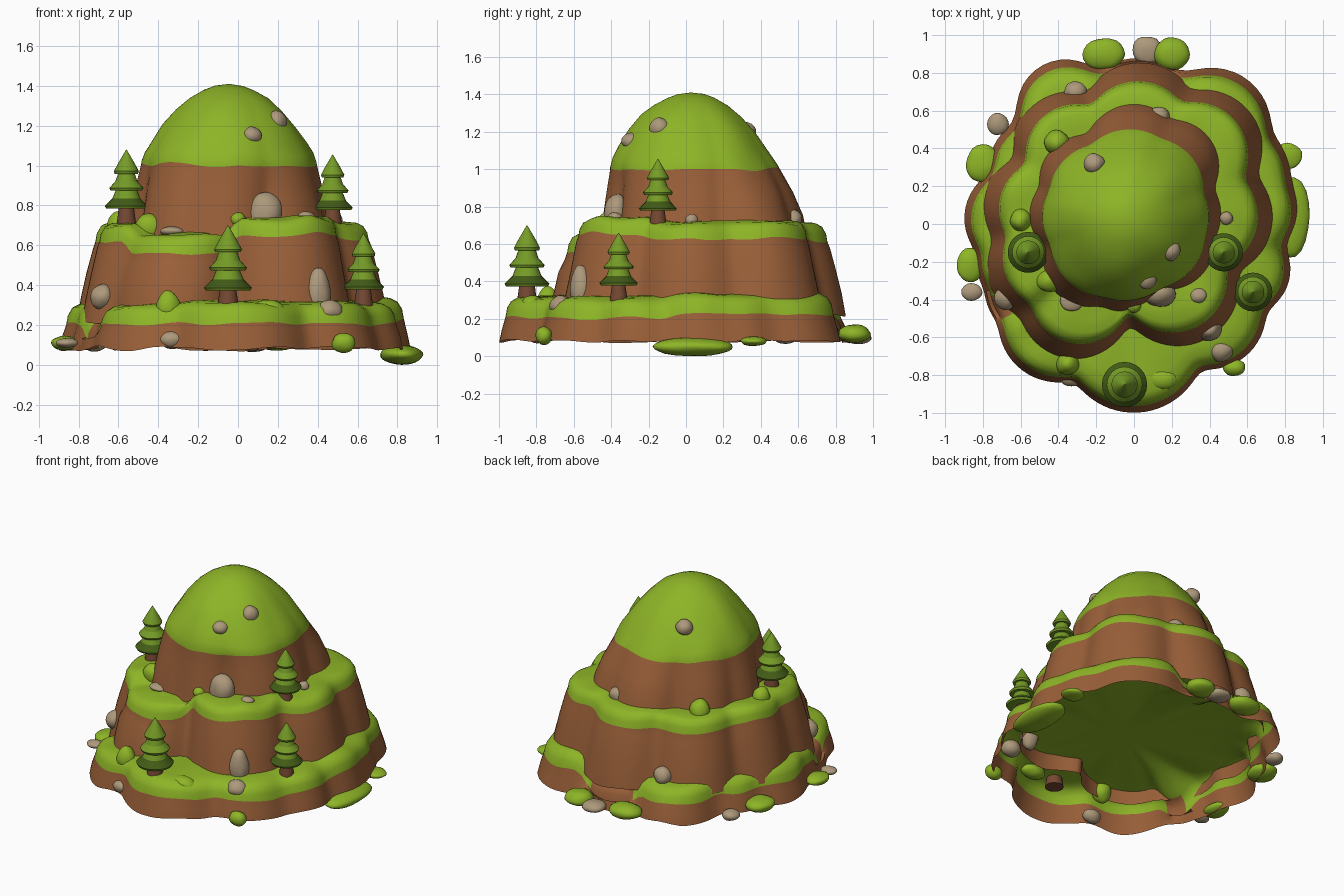
import bpy, bmesh, math, random
from mathutils import Vector, Matrix, noise

random.seed(4)
if "Cube" in bpy.data.objects:
    bpy.data.objects.remove(bpy.data.objects["Cube"])


def material(name, r, g, b):
    m = bpy.data.materials.new(name)
    m.use_nodes = True
    m.diffuse_color = (r, g, b, 1)
    m.node_tree.nodes["Principled BSDF"].inputs["Base Color"].default_value = (r, g, b, 1)
    return m


grass = material("grass green", .27, .46, .02)
earth = material("earth brown", .32, .115, .04)
stone = material("stone tan", .42, .32, .2)
needle = material("needle green", .18, .33, .02)
shade = material("deep needle green", .055, .105, .008)
bark = material("bark brown", .18, .065, .033)


def finish(bm, name, mats, angle=50):
    bmesh.ops.recalc_face_normals(bm, faces=bm.faces)
    mesh = bpy.data.meshes.new(name)
    bm.to_mesh(mesh)
    bm.free()
    obj = bpy.data.objects.new(name, mesh)
    bpy.context.collection.objects.link(obj)
    for m in mats:
        mesh.materials.append(m)
    bpy.ops.object.select_all(action="DESELECT")
    obj.select_set(True)
    bpy.context.view_layer.objects.active = obj
    bpy.ops.object.shade_smooth_by_angle(angle=math.radians(angle))


def reach(center, lobes, a):
    """Farthest hit of a ray with the lobe circles, and that lobe's lift."""
    d = Vector((math.cos(a), math.sin(a)))
    best = (0.1, 0)
    for x, y, r, lift in lobes:
        c = Vector((x, y)) - center
        t = c.dot(d)
        k = r * r - (c.length_squared - t * t)
        if k > 0:
            best = max(best, (t + math.sqrt(k), lift))
    return best


def terrace(name, center, lobes, rings, first_grass, tip, n=144):
    """Scalloped hill layer: rings are (height, scale, roundness, lift share)."""
    center = Vector(center)
    hits = [reach(center, lobes, math.tau * i / n) for i in range(n)]
    for _ in range(2):
        hits = [tuple((hits[i - 1][k] + 2 * hits[i][k] + hits[(i + 1) % n][k]) / 4
                      for k in (0, 1)) for i in range(n)]
    mean = sum(h[0] for h in hits) / n
    bm = bmesh.new()
    loops = []
    for z, scale, rnd, share in rings:
        loop = []
        for i, (r, lift) in enumerate(hits):
            a = math.tau * i / n
            rad = (r + (mean - r) * rnd) * scale
            p = Vector((center.x + rad * math.cos(a), center.y + rad * math.sin(a), z + lift * share))
            p.z += .022 * noise.noise(p * 5) * (1 if scale > .5 else .3)
            loop.append(bm.verts.new(p))
        loops.append(loop)
    for j in range(len(loops) - 1):
        for i in range(n):
            k = (i + 1) % n
            f = bm.faces.new((loops[j][i], loops[j][k], loops[j + 1][k], loops[j + 1][i]))
            # sunken lobes stay bare earth around their rim
            bare = hits[i][1] < -.06 and j < len(loops) - 3
            f.material_index = int(j >= first_grass and not bare)
    top = bm.verts.new((center.x, center.y, tip))
    for i in range(n):
        f = bm.faces.new((loops[-1][i], loops[-1][(i + 1) % n], top))
        f.material_index = 1
    finish(bm, name, [earth, grass])


# Three stacked layers of the hill
terrace("lower_terrace", (-.02, -.15), [
    (0, -.62, .38, 0), (.4, -.47, .3, 0), (.58, -.24, .25, 0), (.6, .08, .27, .02),
    (.58, .27, .25, .02), (.41, .51, .32, .02), (.02, .53, .35, -.08), (-.36, .61, .265, 0),
    (-.5, .3, .27, 0), (-.62, .03, .28, 0), (-.61, -.2, .23, 0), (-.57, -.36, .22, -.08),
    (-.4, -.52, .32, 0)],
    [(.08, 1, 0, 0), (.14, .985, 0, 0), (.205, .96, 0, 1), (.25, .95, 0, 1),
     (.285, .925, 0, 1), (.305, .88, 0, 1), (.315, .8, 0, 1), (.32, .6, .4, 0)], 2, .32)

terrace("middle_terrace", (-.05, .05), [
    (.2, -.28, .29, .04), (.37, .04, .28, .02), (.32, .36, .28, .02), (.02, .46, .29, .01),
    (-.3, .36, .27, 0), (-.45, .08, .26, .01), (-.43, -.18, .26, .01), (-.28, -.36, .27, -.05)],
    [(.22, 1.15, 0, 0), (.33, 1.12, 0, 0), (.45, 1.08, 0, 0), (.57, 1.03, 0, 1), (.61, 1.01, 0, 1),
     (.65, 1, 0, 1), (.685, .97, 0, 1), (.7, .92, 0, 1),
     (.705, .8, 0, 1), (.71, .55, .3, .5)], 4, .71)

terrace("summit", (-.045, .025), [
    (0, .36, .26, 0), (.2, .3, .24, 0), (.2, .05, .25, 0), (.18, -.1, .24, 0), (-.06, -.19, .25, 0),
    (-.22, -.17, .25, 0), (-.32, .05, .22, 0), (-.25, .22, .24, 0)],
    [(.62, 1.06, 0, 0), (.75, 1.01, 0, 0), (.88, .95, .2, 0), (1, .88, .6, 0), (1.015, .875, .65, 0),
     (1.06, .84, .75, 0), (1.12, .77, .8, 0), (1.2, .665, .85, 0), (1.28, .525, .9, 0),
     (1.34, .39, .95, 0), (1.38, .25, 1, 0), (1.4, .14, 1, 0)], 3, 1.41)


def blob(name, mat, x, y, z, rx, ry, rz):
    """Rounded, slightly lumpy stone or bush."""
    bm = bmesh.new()
    bmesh.ops.create_icosphere(bm, subdivisions=3, radius=1)
    seed = Vector((random.random() * 9, x * 7, y * 7))
    for v in bm.verts:
        v.co *= 1 + .1 * noise.noise(v.co * 1.2 + seed)
        v.co = Vector((x + v.co.x * rx, y + v.co.y * ry, max(0, z + v.co.z * rz)))
    finish(bm, name, [mat], 80)


# Stones: position, then radii
stones = [
    (.19, -.14, 1.22, .055, .055, .055), (.07, -.29, 1.15, .05, .055, .045),
    (-.21, .32, 1.2, .055, .055, .05), (.135, -.37, .76, .085, .07, .11),
    (.13, .57, .73, .06, .05, .055), (.34, -.38, .74, .045, .04, .03),
    (.49, .03, .73, .035, .035, .03), (.4, -.56, .36, .065, .06, .125),
    (.46, -.67, .27, .065, .06, .055), (-.68, -.39, .34, .06, .065, .065),
    (-.33, -.41, .67, .06, .05, .025), (-.33, -.81, .125, .065, .05, .045),
    (-.86, -.36, .11, .055, .045, .025), (-.72, .53, .1, .055, .06, .035),
    (.07, .92, .1, .08, .075, .035), (-.31, .7, .33, .06, .055, .06)]
for s in stones:
    blob("stone", stone, *s)

# Bushes and grassy pads
bushes = [
    (.82, .04, .05, .11, .22, .05), (-.35, -.74, .29, .06, .06, .085),
    (.15, -.82, .28, .085, .06, .045), (.53, -.76, .11, .06, .045, .05),
    (-.87, -.22, .11, .07, .09, .035), (-.8, .32, .12, .09, .1, .045),
    (.81, .36, .08, .08, .07, .025), (-.16, .9, .12, .11, .085, .05),
    (.2, .9, .12, .1, .085, .05), (-.41, .43, .71, .065, .065, .08),
    (-.6, .02, .7, .055, .06, .07), (-.44, -.3, .69, .08, .06, .07),
    (0, -.43, .73, .04, .04, .035)]
for b in bushes:
    blob("bush", grass, *b)


def cone(bm, r1, r2, z1, z2, index, place):
    res = bmesh.ops.create_cone(bm, cap_ends=True, segments=24, radius1=r1, radius2=r2, depth=z2 - z1,
                                matrix=place @ Matrix.Translation((0, 0, (z1 + z2) / 2)))
    for f in {f for v in res["verts"] for f in v.link_faces}:
        f.material_index = index


def tree(x, y, z, height):
    """Fir with a flared trunk and three flaring skirts."""
    bm = bmesh.new()
    place = Matrix.Translation((x, y, z)) @ Matrix.Scale(height, 4)
    cone(bm, .14, .09, -.06, .3, 2, place)
    skirts = [(.22, .285, .52), (.46, .225, .73), (.68, .165, 1)]
    for i, (base, r, top) in enumerate(skirts):
        mid = base + (top - base) * .45
        lip = base + .035
        cone(bm, r * .93, r, base, lip, 0, place)
        cone(bm, r, r * .65, lip, mid, 1 if i == 0 else 0, place)
        cone(bm, r * .65, .004 if i == 2 else r * .42, mid, top, 0, place)
    finish(bm, "fir_tree", [needle, shade, bark], 40)


for spot in [(-.56, -.15, .7, .38), (.475, -.15, .7, .355), (-.05, -.85, .28, .42), (.63, -.36, .3, .36)]:
    tree(*spot)
